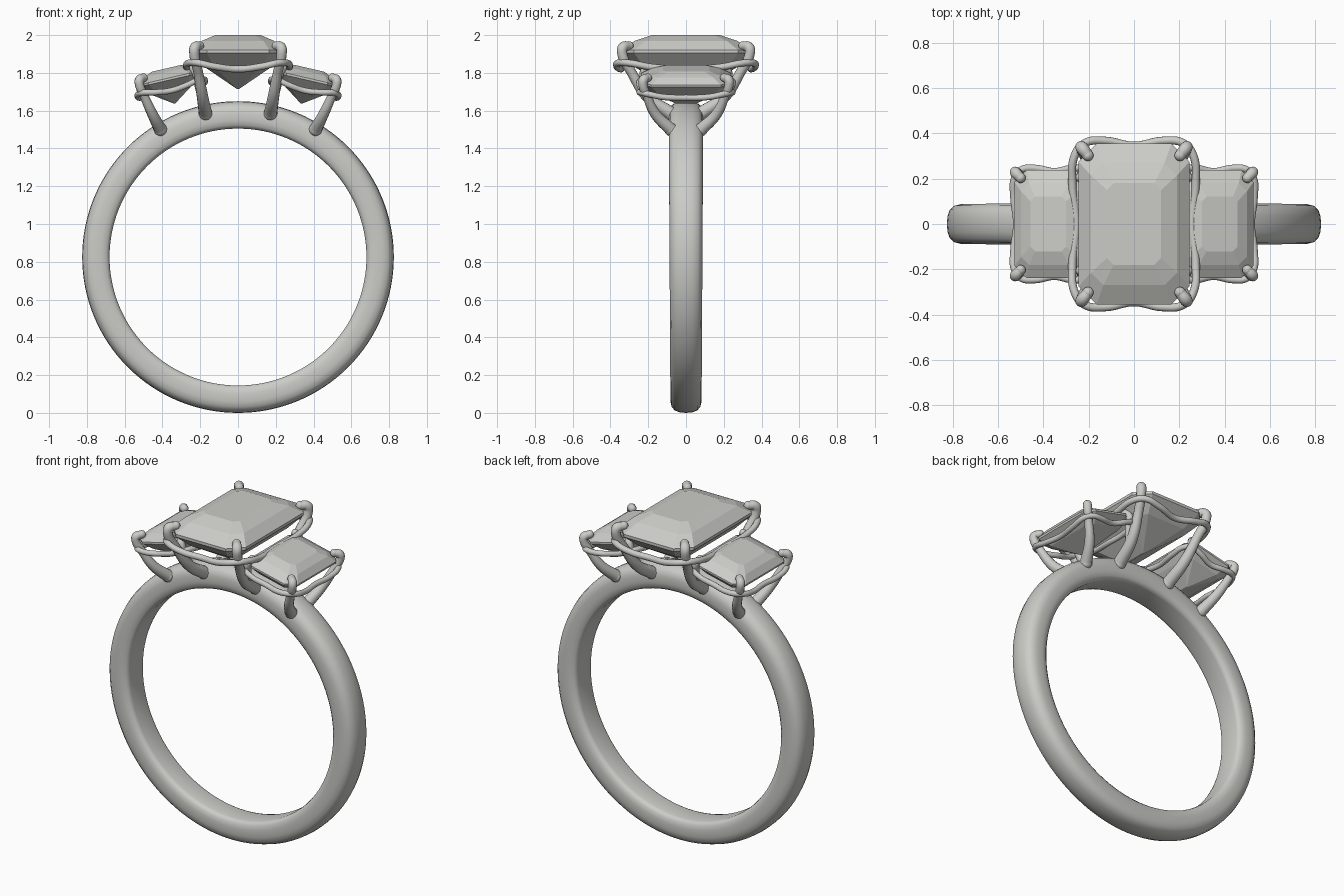
import bpy, bmesh, math
from mathutils import Matrix, Vector

cube = bpy.data.objects.get("Cube")
if cube:
    bpy.data.objects.remove(cube, do_unlink=True)

silver = bpy.data.materials.new("silver_grey")
silver.use_nodes = True
silver.diffuse_color = (0.6, 0.6, 0.575, 1)
silver.node_tree.nodes["Principled BSDF"].inputs["Base Color"].default_value = silver.diffuse_color


def finish(name, bm, smooth):
    """Turn a bmesh into a coloured object."""
    bmesh.ops.recalc_face_normals(bm, faces=bm.faces)
    for f in bm.faces:
        f.smooth = smooth
    mesh = bpy.data.meshes.new(name)
    bm.to_mesh(mesh)
    bm.free()
    mesh.materials.append(silver)
    obj = bpy.data.objects.new(name, mesh)
    bpy.context.collection.objects.link(obj)
    return obj


def tube(name, points, radii, closed=False):
    """Round wire through the points; open wires get ball ends."""
    curve = bpy.data.curves.new(name, "CURVE")
    curve.dimensions = "3D"
    curve.bevel_depth = 1
    curve.bevel_resolution = 4
    curve.use_fill_caps = True
    spline = curve.splines.new("BEZIER")
    spline.bezier_points.add(len(points) - 1)
    spline.use_cyclic_u = closed
    spline.resolution_u = 8
    for bp, p, r in zip(spline.bezier_points, points, radii):
        bp.co, bp.radius = p, r
        bp.handle_left_type = bp.handle_right_type = "AUTO"
    temp = bpy.data.objects.new(name + "_path", curve)
    bpy.context.collection.objects.link(temp)
    bpy.context.view_layer.update()
    mesh = bpy.data.meshes.new_from_object(
        temp.evaluated_get(bpy.context.evaluated_depsgraph_get()))
    bm = bmesh.new()
    bm.from_mesh(mesh)
    bpy.data.objects.remove(temp)
    bpy.data.meshes.remove(mesh)
    if not closed:
        for i in (0, -1):
            bmesh.ops.create_uvsphere(bm, u_segments=14, v_segments=10, radius=radii[i] * 1.03,
                                      matrix=Matrix.Translation(points[i]))
    for f in bm.faces:
        f.material_index = 0
    return finish(name, bm, True)


def loft(bm, rings, wrap=False):
    """Bridge equal-sized vertex rings with quads."""
    pairs = zip(rings, rings[1:] + rings[:1]) if wrap else zip(rings, rings[1:])
    for a, b in pairs:
        for i in range(len(a)):
            j = (i + 1) % len(a)
            bm.faces.new((a[i], a[j], b[j], b[i]))


# Band: comfort-edged profile spun about the finger axis
def band():
    inner, outer, half = 0.68, 0.825, 0.087
    side = [(inner, 0.055), (inner + 0.004, 0.07), (inner + 0.018, 0.082), (inner + 0.045, half),
            (outer - 0.06, half), (outer - 0.032, 0.08), (outer - 0.013, 0.063),
            (outer - 0.003, 0.035), (outer, 0)]
    profile = side + [(r, -y) for r, y in side[-2::-1]]
    bm = bmesh.new()
    rings, count = [], 128
    for k in range(count):
        a = math.tau * k / count
        taper = 1 + 0.05 * math.sin(a)
        rings.append([bm.verts.new((r * math.cos(a), y * taper, outer + r * math.sin(a)))
                      for r, y in profile])
    loft(bm, rings, wrap=True)
    finish("band", bm, True)


# Step-cut stone: stacked cut-corner rectangles (half x, half y, corner, height)
LAYERS = [(0.12, 0.18, 0.03, 0.08), (0.19, 0.27, 0.055, 0.05), (0.245, 0.355, 0.08, 0.002),
          (0.245, 0.355, 0.08, -0.015), (0.175, 0.27, 0.05, -0.09), (0.006, 0.08, 0.003, -0.205)]


def stone(name, frame):
    bm = bmesh.new()
    rings = []
    for x, y, c, z in LAYERS:
        outline = [(x, y - c), (x - c, y), (c - x, y), (-x, y - c),
                   (-x, c - y), (c - x, -y), (x - c, -y), (x, c - y)]
        rings.append([bm.verts.new(frame @ Vector((px, py, z))) for px, py in outline])
    loft(bm, rings)
    bm.faces.new(rings[0])
    bm.faces.new(rings[-1][::-1])
    finish(name, bm, False)


# Gallery rail: wavy wire that rises and swells outward at each claw
def rail(name, frame, radius):
    quarter = [(0.255, 0, -0.1), (0.272, 0.18, -0.09), (0.262, 0.3, -0.068),
               (0.22, 0.355, -0.066), (0.13, 0.367, -0.085)]
    back = [(-x, y, z) for x, y, z in quarter[:0:-1]]
    half = quarter + [(0, 0.345, -0.1)] + back
    path = half + [(-x, -y, z) for x, y, z in half]
    tube(name, [frame @ Vector(p) for p in path], [radius] * len(path), closed=True)


band()

# Centre setting
centre = Matrix.Translation((0, 0, 1.92))
stone("centre_stone", centre)
rail("centre_rail", centre, 0.018)
centre_claw = [(0.172, 0.08, 1.585), (0.187, 0.2, 1.67), (0.21, 0.287, 1.8),
               (0.231, 0.337, 1.9), (0.228, 0.334, 1.934), (0.203, 0.302, 1.943)]
centre_radii = [0.036, 0.031, 0.026, 0.027, 0.028, 0.024]

# Side claws: long outer ones reach the band, short inner ones join the centre claws
outer_claw = [(0.41, 0.08, 1.5), (0.452, 0.16, 1.58), (0.498, 0.208, 1.68),
              (0.522, 0.228, 1.74), (0.521, 0.225, 1.763), (0.5, 0.203, 1.774)]
outer_radii = [0.034, 0.028, 0.023, 0.024, 0.025, 0.022]
inner_claw = [(0.19, 0.19, 1.67), (0.21, 0.208, 1.74), (0.222, 0.224, 1.8), (0.238, 0.205, 1.825)]
inner_radii = [0.024, 0.022, 0.022, 0.02]

for sx, side in ((1, "left"), (-1, "right")):
    # Side setting, tilted outward
    frame = (Matrix.Translation((sx * 0.366, 0, 1.772)) @ Matrix.Rotation(sx * math.radians(13), 4, "Y")
             @ Matrix.Scale(0.67, 4))
    stone(side + "_stone", frame)
    rail(side + "_rail", frame, 0.016)
    for sy, end in ((-1, "front"), (1, "back")):
        for label, path, radii in (("centre_claw", centre_claw, centre_radii),
                                   ("outer_claw", outer_claw, outer_radii),
                                   ("inner_claw", inner_claw, inner_radii)):
            tube(f"{side}_{end}_{label}", [(sx * x, sy * y, z) for x, y, z in path], radii)
